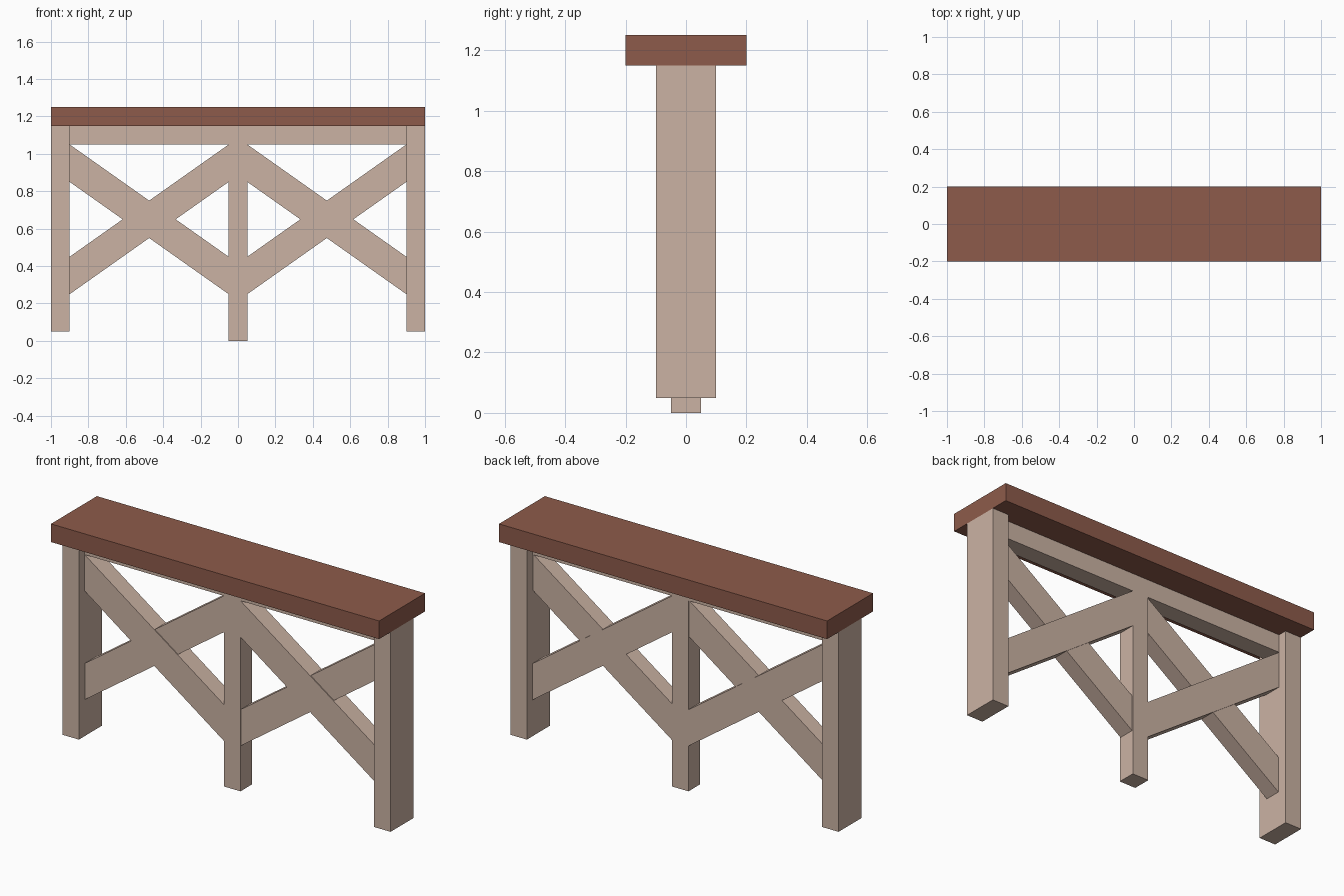
import bpy

if "Cube" in bpy.data.objects:
    bpy.data.objects.remove(bpy.data.objects["Cube"])


def material(name, color):
    m = bpy.data.materials.new(name)
    m.diffuse_color = color
    m.use_nodes = True
    m.node_tree.nodes["Principled BSDF"].inputs["Base Color"].default_value = m.diffuse_color
    return m


pale_wood = material("pale_wood", (0.60, 0.45, 0.37, 1))
red_wood = material("red_wood", (0.27, 0.105, 0.07, 1))


def prism(name, profile, half_depth, mat):
    """Extrude an (x, z) outline symmetrically along y."""
    n = len(profile)
    verts = [(x, y, z) for y in (-half_depth, half_depth) for x, z in profile]
    faces = [tuple(range(n)), tuple(reversed(range(n, 2 * n)))]
    faces += [(i, i + n, (i + 1) % n + n, (i + 1) % n) for i in range(n)]
    mesh = bpy.data.meshes.new(name)
    mesh.from_pydata(verts, [], faces)
    mesh.materials.append(mat)
    obj = bpy.data.objects.new(name, mesh)
    bpy.context.collection.objects.link(obj)
    return obj


def rect(x0, x1, z0, z1):
    return [(x0, z0), (x1, z0), (x1, z1), (x0, z1)]


# Top plank
prism("top_plank", rect(-1, 1, 1.15, 1.25), 0.2, red_wood)

# Wide end legs
prism("left_leg", rect(-1, -0.9, 0.05, 1.15), 0.1, pale_wood)
prism("right_leg", rect(0.9, 1, 0.05, 1.15), 0.1, pale_wood)

# Rail under the plank and centre post, joined flush as one T-shaped outline
prism("rail_and_post", [(-0.05, 0), (0.05, 0), (0.05, 1.05), (0.9, 1.05),
                        (0.9, 1.15), (-0.9, 1.15), (-0.9, 1.05), (-0.05, 1.05)],
      0.05, pale_wood)

# Crossed braces in each bay; the rising ones are slightly thinner
for side, x0, x1 in (("left", -0.9, -0.05), ("right", 0.05, 0.9)):
    for kind, za, zb, half in (("falling", 0.85, 0.25, 0.05),
                               ("rising", 0.25, 0.85, 0.045)):
        prism(f"{side}_{kind}_brace",
              [(x0, za), (x1, zb), (x1, zb + 0.2), (x0, za + 0.2)],
              half, pale_wood)
